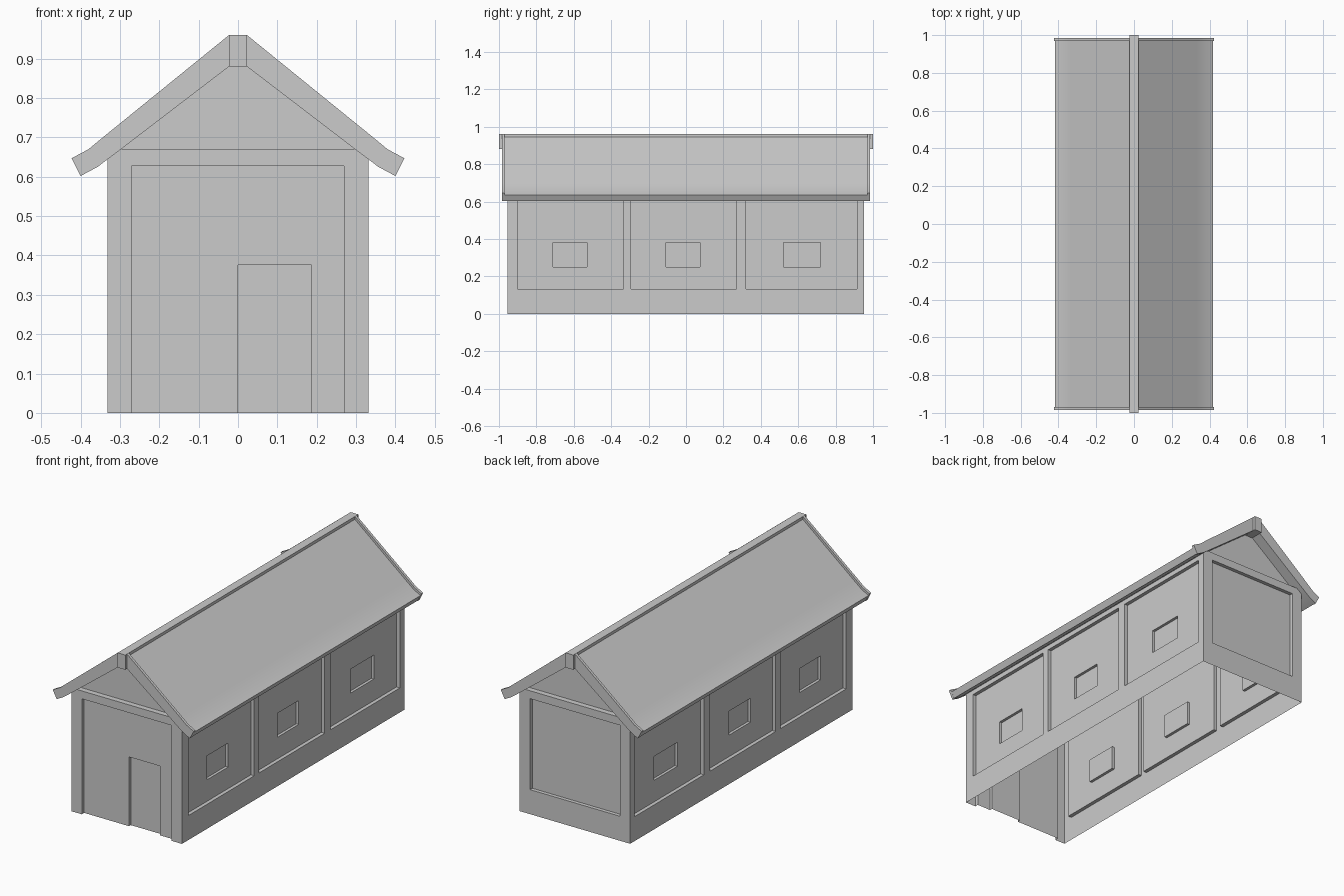
import bpy, bmesh
from mathutils import Vector

if "Cube" in bpy.data.objects:
    bpy.data.objects.remove(bpy.data.objects["Cube"])

W, YF, YB = 0.332, -0.955, 0.953      # wall half width, front and back planes
PANEL, OPENING, GABLE = 0.02, 0.015, 0.03


def make_object(name, bm):
    bmesh.ops.remove_doubles(bm, verts=bm.verts, dist=1e-5)
    mesh = bpy.data.meshes.new(name)
    bm.to_mesh(mesh)
    bm.free()
    obj = bpy.data.objects.new(name, mesh)
    bpy.context.collection.objects.link(obj)
    return obj


def wall(name, place, u0, u1, top, recesses, gable=False):
    """Thin wall sheet with nested recesses (ua, ub, za, zb, depth)."""
    us = sorted({u0, u1, *[v for r in recesses for v in r[:2]]})
    zs = sorted({0.0, top, *[v for r in recesses for v in r[2:4]]})
    bm = bmesh.new()

    def quad(*pts):
        bm.faces.new([bm.verts.new(place(*p)) for p in pts])

    def depth(i, j):
        u, z = (us[i] + us[i + 1]) / 2, (zs[j] + zs[j + 1]) / 2
        return sum(r[4] for r in recesses if r[0] < u < r[1] and r[2] < z < r[3])

    nu, nz = len(us) - 1, len(zs) - 1
    for i in range(nu):
        for j in range(nz):
            d, a, b, c, e = depth(i, j), us[i], us[i + 1], zs[j], zs[j + 1]
            quad((a, c, d), (b, c, d), (b, e, d), (a, e, d))
            if i + 1 < nu and depth(i + 1, j) != d:
                n = depth(i + 1, j)
                quad((b, c, d), (b, c, n), (b, e, n), (b, e, d))
            if j + 1 < nz and depth(i, j + 1) != d:
                n = depth(i, j + 1)
                quad((a, e, d), (b, e, d), (b, e, n), (a, e, n))
    if gable:   # set-back gable with a ledge below it
        g = GABLE
        quad((u0, top, 0), (u1, top, 0), (u1, top, g), (u0, top, g))
        quad((u0, top, g), (u1, top, g), (0.02, 0.91, g), (-0.02, 0.91, g))
    return make_object(name, bm)


def extrude_profile(bm, pts, y0, y1):
    """Closed x-z profile swept along y."""
    f = bm.faces.new([bm.verts.new((x, y0, z)) for x, z in pts])
    res = bmesh.ops.extrude_face_region(bm, geom=[f])
    for v in res["geom"]:
        if isinstance(v, bmesh.types.BMVert):
            v.co.y = y1


def roof_part(name, pts, spans):
    bm = bmesh.new()
    for y0, y1 in spans:
        for s in (1, -1):
            extrude_profile(bm, [(s * x, z) for x, z in pts], y0, y1)
    # extrusion of a lone face keeps the cap; make all normals face outward
    bmesh.ops.recalc_face_normals(bm, faces=bm.faces)
    mesh = bpy.data.meshes.new(name)
    bm.to_mesh(mesh)
    bm.free()
    obj = bpy.data.objects.new(name, mesh)
    bpy.context.collection.objects.link(obj)
    bpy.context.view_layer.objects.active = obj
    obj.select_set(True)
    bpy.ops.object.shade_smooth_by_angle()
    obj.select_set(False)


# End walls: front with doorway, back with a plain panel
wall("front_wall", lambda u, z, d: (u, YF + d, z), -W, W, 0.67,
     [(-0.27, 0.27, 0, 0.627, PANEL), (0.0, 0.187, 0, 0.376, OPENING)], True)
wall("back_wall", lambda u, z, d: (-u, YB - d, z), -W, W, 0.67,
     [(-0.27, 0.27, 0.133, 0.627, PANEL)], True)

# Side walls: three panels with a small window each
bays = [(-0.9, -0.335, -0.71, -0.53), (-0.295, 0.27, -0.107, 0.075),
        (0.32, 0.915, 0.52, 0.72)]
for side, name in ((1, "right_wall"), (-1, "left_wall")):
    rec = []
    for a, b, c, e in bays:
        for p, q, lo, hi, d in ((a, b, 0.133, 0.62, PANEL), (c, e, 0.25, 0.38, OPENING)):
            rec.append((*sorted((p * side, q * side)), lo, hi, d))
    wall(name, lambda u, z, d, s=side: (s * (W - d), s * u, z),
         *sorted((YF * side, YB * side)), 0.655, rec)

# Bargeboards at both ends, with a flared eave
board = [(0.023, 0.96), (0.34, 0.703), (0.38, 0.67), (0.423, 0.647),
         (0.40, 0.602), (0.357, 0.625), (0.30, 0.668), (0.023, 0.88)]
roof_part("bargeboards", board, [(-0.985, -0.97), (0.97, 0.985)])

# Roof slopes, slightly lower than the bargeboards
slope = [(0.015, 0.951), (0.333, 0.693), (0.375, 0.659), (0.417, 0.636),
         (0.40, 0.604), (0.357, 0.627), (0.30, 0.670), (0.015, 0.888)]
roof_part("roof_slopes", slope, [(-0.97, 0.97)])

# Ridge beam
bm = bmesh.new()
bmesh.ops.create_cube(bm, size=1)
for v in bm.verts:
    v.co = Vector((v.co.x * 0.046, v.co.y * 2, 0.92 + v.co.z * 0.08))
make_object("ridge_beam", bm)
